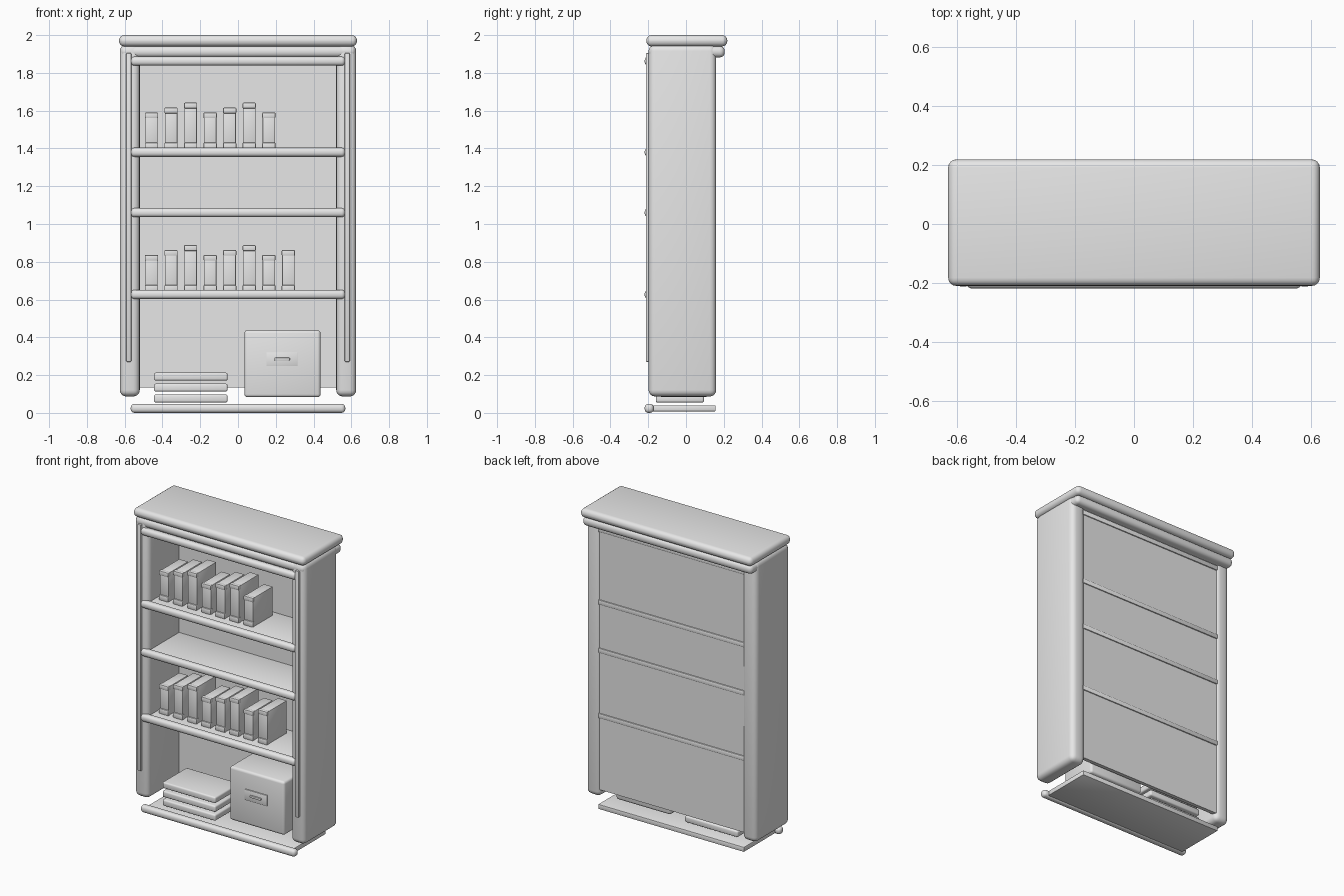
import bpy

if "Cube" in bpy.data.objects:
    bpy.data.objects.remove(bpy.data.objects["Cube"], do_unlink=True)

grey = bpy.data.materials.new("plain_grey")
grey.use_nodes = True
grey.diffuse_color = (0.8, 0.8, 0.8, 1)
grey.node_tree.nodes["Principled BSDF"].inputs["Base Color"].default_value = (0.8, 0.8, 0.8, 1)


def box(name, x, y, z, bevel=0.0, segments=3):
    """Box from (min, max) ranges, with an applied rounded bevel."""
    ranges = (x, y, z)
    bpy.ops.mesh.primitive_cube_add(size=1, location=[(a + b) / 2 for a, b in ranges])
    obj = bpy.context.object
    obj.name = name
    obj.scale = [b - a for a, b in ranges]
    bpy.ops.object.transform_apply(location=False, rotation=False, scale=True)
    obj.data.materials.append(grey)
    if bevel:
        mod = obj.modifiers.new("rounding", "BEVEL")
        mod.width = bevel
        mod.segments = segments
        bpy.ops.object.modifier_apply(modifier=mod.name)
        bpy.ops.object.shade_smooth_by_angle()
    return obj


def around(centre, half):
    return (centre - half, centre + half)


# Carcass: top board, cornice, back panel
box("top_board", (-0.63, 0.63), (-0.21, 0.219), (1.94, 2.0), 0.028, 4)
box("cornice", (-0.622, 0.622), (-0.198, 0.205), (1.882, 1.942), 0.026, 4)
box("back_panel", (-0.53, 0.53), (0.125, 0.15), (0.135, 1.9))

# Side panels with a slim trim strip on each front edge
for label, s in (("left", 1), ("right", -1)):
    box(label + "_side_panel", sorted((s * 0.52, s * 0.626)), (-0.198, 0.16),
        (0.087, 1.95), 0.034, 4)
    box(label + "_trim_strip", sorted((s * 0.565, s * 0.592)), (-0.212, -0.185),
        (0.27, 1.905), 0.005, 2)

# Shelves, each with a rounded front lip
for i, z in enumerate((0.024, 0.627, 1.06, 1.38, 1.862)):
    box(f"shelf_{i}", (-0.535, 0.535), (-0.195, 0.157), around(z, 0.016), 0.004, 2)
    box(f"shelf_lip_{i}", (-0.568, 0.568), around(-0.195, 0.024), around(z, 0.024), 0.02, 4)


# Rows of books with raised bands at the spine ends
def book_row(name, count, base):
    for i in range(count):
        x = -0.458 + i * 0.1035
        top = base + 0.195 + 0.026 * (i % 3)
        box(f"{name}_book_{i}", around(x, 0.033), (-0.12, 0.085), (base, top - 0.003), 0.004, 2)
        for part, z in (("top", (top - 0.03, top)), ("bottom", (base, base + 0.036))):
            box(f"{name}_book_{i}_{part}_band", around(x, 0.035), (-0.127, -0.1), z, 0.005, 2)


book_row("upper", 7, 1.395)
book_row("lower", 8, 0.641)

# Stack of flat slabs at the bottom
for i in range(3):
    z = 0.055 + i * 0.058
    box(f"stacked_slab_{i}", (-0.445, -0.055), (-0.16, 0.095), (z, z + 0.042), 0.01)

# Storage box with label plate and pull handle
box("storage_box", (0.034, 0.437), (-0.14, 0.115), (0.083, 0.438), 0.016)
box("label_plate", (0.15, 0.315), (-0.147, -0.135), (0.247, 0.32), 0.003, 2)
box("pull_handle", (0.193, 0.275), (-0.157, -0.14), (0.277, 0.292), 0.005, 2)
